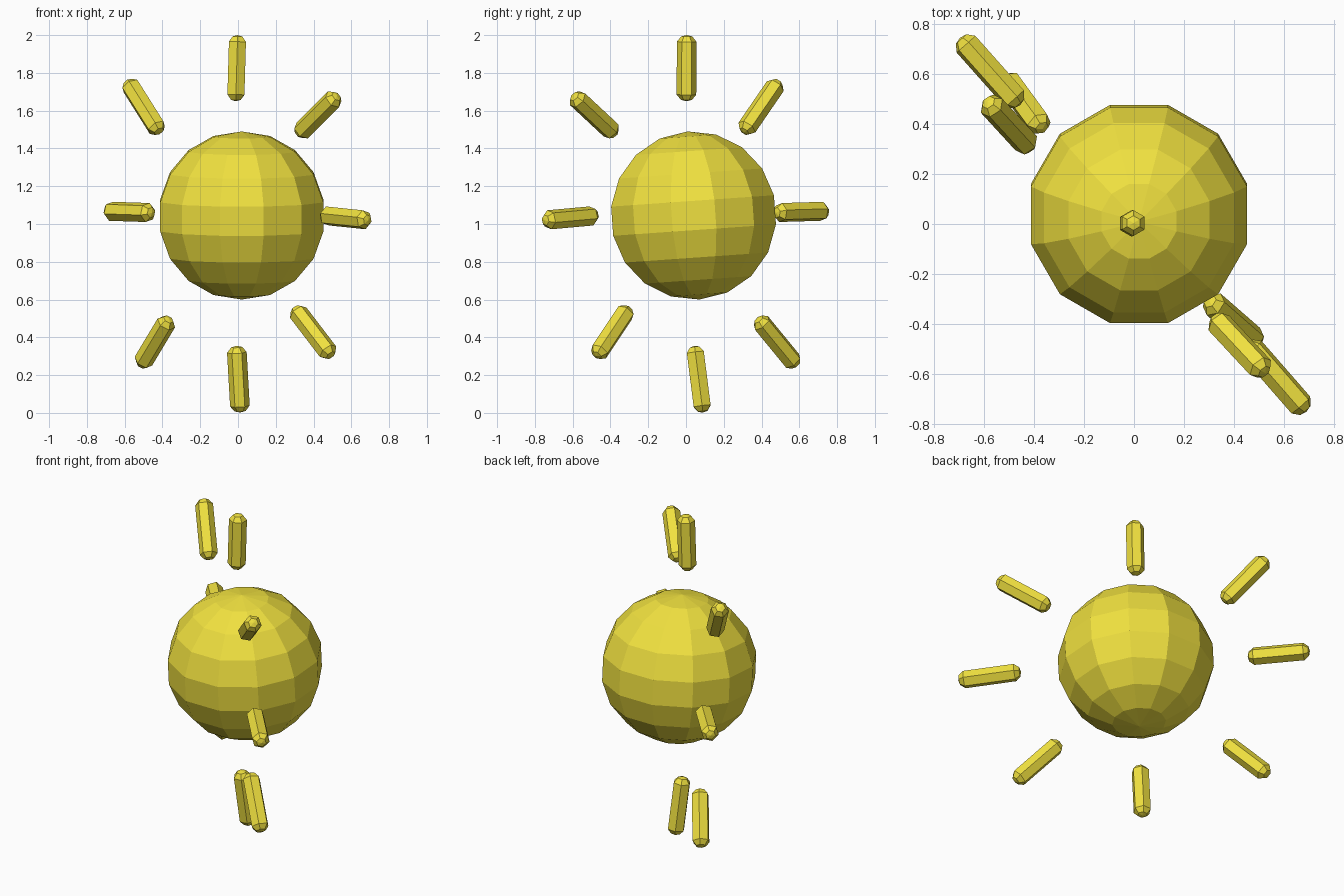
import bpy, bmesh
from math import sin, cos, pi, radians
from mathutils import Vector, Matrix

if "Cube" in bpy.data.objects:
    bpy.data.objects.remove(bpy.data.objects["Cube"])

yellow = bpy.data.materials.new("sun_yellow")
yellow.diffuse_color = (0.87, 0.75, 0.05, 1)
yellow.use_nodes = True
yellow.node_tree.nodes["Principled BSDF"].inputs["Base Color"].default_value = yellow.diffuse_color


def add_object(name, bm):
    bmesh.ops.recalc_face_normals(bm, faces=bm.faces)
    mesh = bpy.data.meshes.new(name)
    bm.to_mesh(mesh)
    bm.free()
    mesh.materials.append(yellow)
    ob = bpy.data.objects.new(name, mesh)
    bpy.context.collection.objects.link(ob)
    return ob


# Sun ball: 12 segments, 9 rings, leaning slightly to the front
bm = bmesh.new()
bmesh.ops.create_uvsphere(bm, u_segments=12, v_segments=9, radius=1)
bm.transform(Matrix.Translation((0.02, 0.04, 1.045))
             @ Matrix.Rotation(radians(4), 4, 'X')
             @ Matrix.Rotation(radians(15), 4, 'Z')
             @ Matrix.Diagonal((0.454, 0.454, 0.446, 1)))
add_object("sun_ball", bm)


# Six-sided ray with rounded ends, running from inner to outer point
def add_ray(name, inner, outer, r=0.052, sides=6):
    a, b = Vector(inner), Vector(outer)
    d = (b - a).normalized()
    n = Vector((1, 1, 0))
    n = (n - d * n.dot(d)).normalized()
    s = d.cross(n)
    length = (b - a).length
    profile = [(0.007, 0.56), (0.035, 1.0)]
    profile += [(length - t, k) for t, k in reversed(profile)]
    bm = bmesh.new()
    rings = []
    for t, k in profile:
        angles = [pi / 4 + 2 * pi * i / sides for i in range(sides)]
        rings.append([bm.verts.new(a + d * t + (n * cos(w) + s * sin(w)) * r * k)
                      for w in angles])
    for lo, hi in zip(rings, rings[1:]):
        for i in range(sides):
            j = (i + 1) % sides
            bm.faces.new((lo[i], lo[j], hi[j], hi[i]))
    for ring, tip in ((rings[0], a), (rings[-1], b)):
        v = bm.verts.new(tip)
        for i in range(sides):
            bm.faces.new((ring[i], ring[(i + 1) % sides], v))
    add_object(name, bm)


# Eight rays standing in the diagonal plane around the ball
add_ray("ray_top", (-0.012, 0.002, 1.65), (-0.002, 0.004, 2.0))
add_ray("ray_upper_left", (-0.415, 0.305, 1.485), (-0.585, 0.49, 1.755))
add_ray("ray_upper_right", (0.32, -0.375, 1.475), (0.525, -0.595, 1.68))
add_ray("ray_left", (-0.455, 0.475, 1.06), (-0.695, 0.745, 1.068))
add_ray("ray_right", (0.45, -0.475, 1.045), (0.69, -0.75, 1.02))
add_ray("ray_lower_left", (-0.365, 0.38, 0.5), (-0.515, 0.585, 0.25))
add_ray("ray_lower_right", (0.3, -0.305, 0.555), (0.495, -0.475, 0.3))
add_ray("ray_bottom", (-0.008, 0.045, 0.355), (0.012, 0.09, 0.002))
